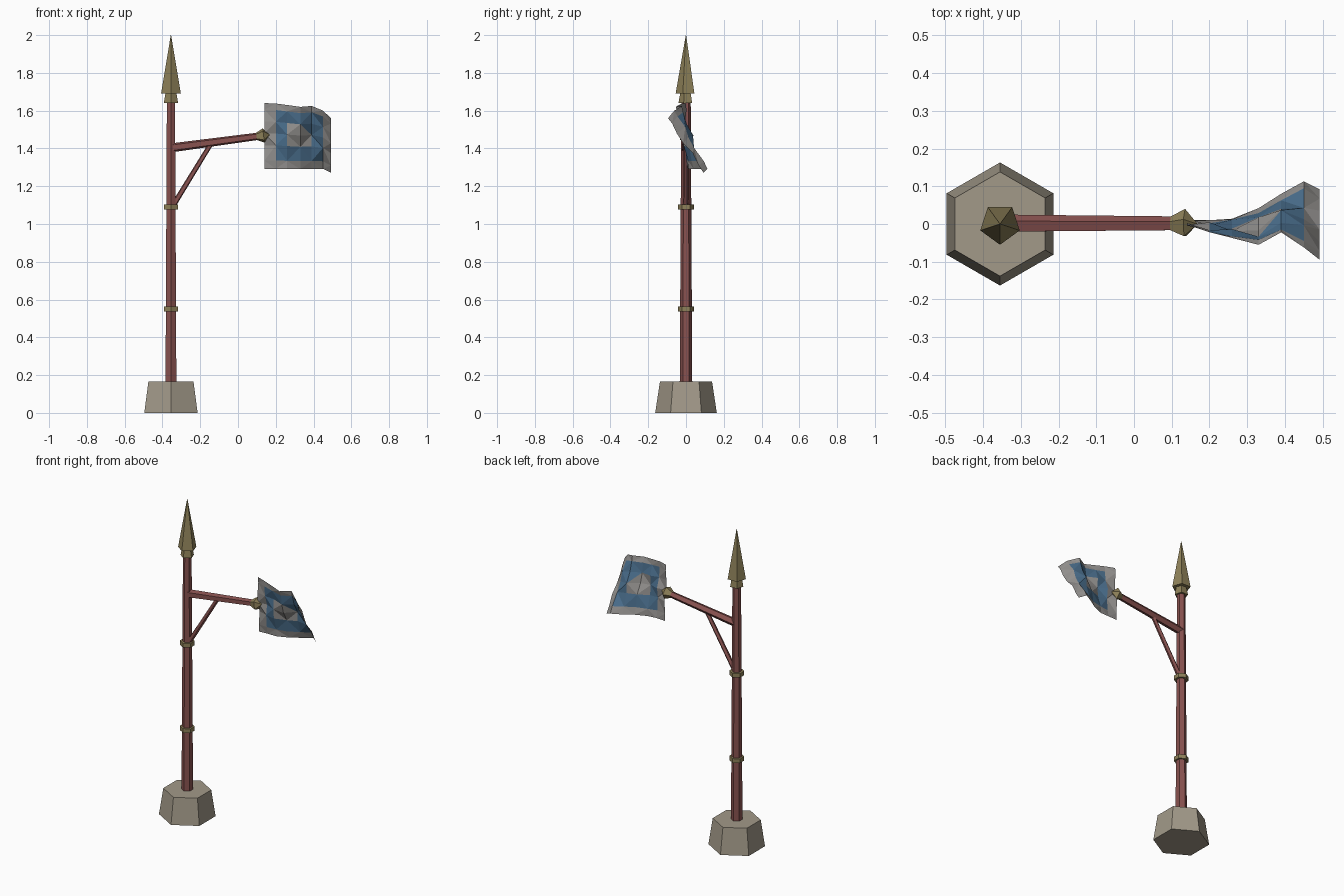
import bpy, math
from mathutils import Vector, Matrix

if "Cube" in bpy.data.objects:
    bpy.data.objects.remove(bpy.data.objects["Cube"])

def material(name, rgb):
    m = bpy.data.materials.new(name)
    m.diffuse_color = (*rgb, 1)
    m.use_nodes = True
    m.node_tree.nodes["Principled BSDF"].inputs["Base Color"].default_value = m.diffuse_color
    return m

STONE = material("stone", (0.36, 0.32, 0.25))
WOOD = material("red_wood", (0.25, 0.085, 0.08))
BRASS = material("brass", (0.27, 0.22, 0.10))
CLOTH = material("grey_cloth", (0.30, 0.29, 0.28))
BLUE = material("blue_cloth", (0.07, 0.16, 0.27))

PX = -0.355  # pole position in x

def make(name, verts, faces, *mats):
    me = bpy.data.meshes.new(name)
    me.from_pydata(verts, [], faces)
    for m in mats:
        me.materials.append(m)
    ob = bpy.data.objects.new(name, me)
    bpy.context.collection.objects.link(ob)
    return ob

def loft(name, start, end, profile, sides, phase, mat):
    """Faceted solid along start-end; profile holds (distance fraction, radius).
    Phase is the angle of the first corner, measured from the side axis toward +y."""
    a, b = Vector(start), Vector(end)
    w = (b - a).normalized()
    v = Vector((0, 1, 0))
    u = v.cross(w)
    verts, faces = [], []
    for t, r in profile:
        for i in range(sides):
            ang = phase + math.tau * i / sides
            verts.append(a.lerp(b, t) + r * (u * math.cos(ang) + v * math.sin(ang)))
    for k in range(len(profile) - 1):
        for i in range(sides):
            j = (i + 1) % sides
            p, q = k * sides, (k + 1) * sides
            faces.append((p + i, p + j, q + j, q + i))
    faces.append(tuple(reversed(range(sides))))
    faces.append(tuple(range(len(verts) - sides, len(verts))))
    return make(name, verts, faces, mat)

UP = math.pi / 2

def upright(name, z0, z1, r0, r1, sides, phase, mat):
    return loft(name, (PX, 0, z0), (PX, 0, z1), [(0, r0), (1, r1)], sides, phase, mat)

# Stone foot, pole and bands
upright("stone_base", 0, 0.165, 0.163, 0.138, 6, UP, STONE)
upright("pole", 0.002, 1.65, 0.034, 0.025, 6, UP, WOOD)
for label, z in (("lower", 0.55), ("upper", 1.09)):
    upright(label + "_band", z - 0.013, z + 0.013, 0.043, 0.043, 6, UP, BRASS)

# Spear finial
upright("finial_collar", 1.64, 1.695, 0.040, 0.030, 5, -UP, BRASS)
upright("spear_head", 1.69, 2.0, 0.055, 0.001, 5, -UP, BRASS)

# Arm, brace and arm tip
tip = Vector((0.125, 0, 1.467))
root = Vector((PX, 0, 1.403))
along = (tip - root).normalized()
loft("arm", root, tip, [(0, 0.025), (1, 0.020)], 5, UP, WOOD)
loft("brace", (-0.345, 0, 1.095), (-0.143, 0, 1.425), [(0, 0.015), (1, 0.013)], 5, UP, WOOD)
loft("arm_tip", tip - along * 0.028, tip + along * 0.042,
     [(0, 0.020), (0.55, 0.040), (1, 0.002)], 5, UP, BRASS)

# Twisted cloth: columns of x, top y, bottom y, top z, bottom z
columns = [(0.14, -0.002, 0.010, 1.640, 1.290), (0.20, -0.022, 0.010, 1.638, 1.292),
           (0.26, -0.037, 0.014, 1.630, 1.290), (0.33, -0.055, 0.042, 1.620, 1.290),
           (0.39, -0.022, 0.080, 1.625, 1.290), (0.45, -0.062, 0.113, 1.600, 1.292),
           (0.492, -0.095, 0.092, 1.560, 1.272)]
rows = [0, 0.10, 0.28, 0.46, 0.64, 0.87, 1]
n = len(rows)
verts, faces, blue = [], [], []
for c, (x, yt, yb, zt, zb) in enumerate(columns):
    for r, t in enumerate(rows):
        crease = 0.012 * math.sin(2.1 * c + 1.9 * r) * math.sin(math.pi * t)
        verts.append((x, yt + (yb - yt) * t + crease, zt + (zb - zt) * t))
for c in range(n - 1):
    for r in range(n - 1):
        a, b = c * n + r, (c + 1) * n + r
        if (c + r) % 2:
            faces += [(a, a + 1, b + 1), (a, b + 1, b)]
        else:
            faces += [(a, a + 1, b), (a + 1, b + 1, b)]
        border = 1 <= c <= 4 and 1 <= r <= 4
        centre = 2 <= c <= 3 and 2 <= r <= 3
        ring = border and not centre
        # blue frame with one filled inner corner
        blue += [ring, ring or (c, r) == (3, 2)]
flag = make("flag", verts, faces, CLOTH, BLUE)
for p, is_blue in zip(flag.data.polygons, blue):
    p.material_index = int(is_blue)
